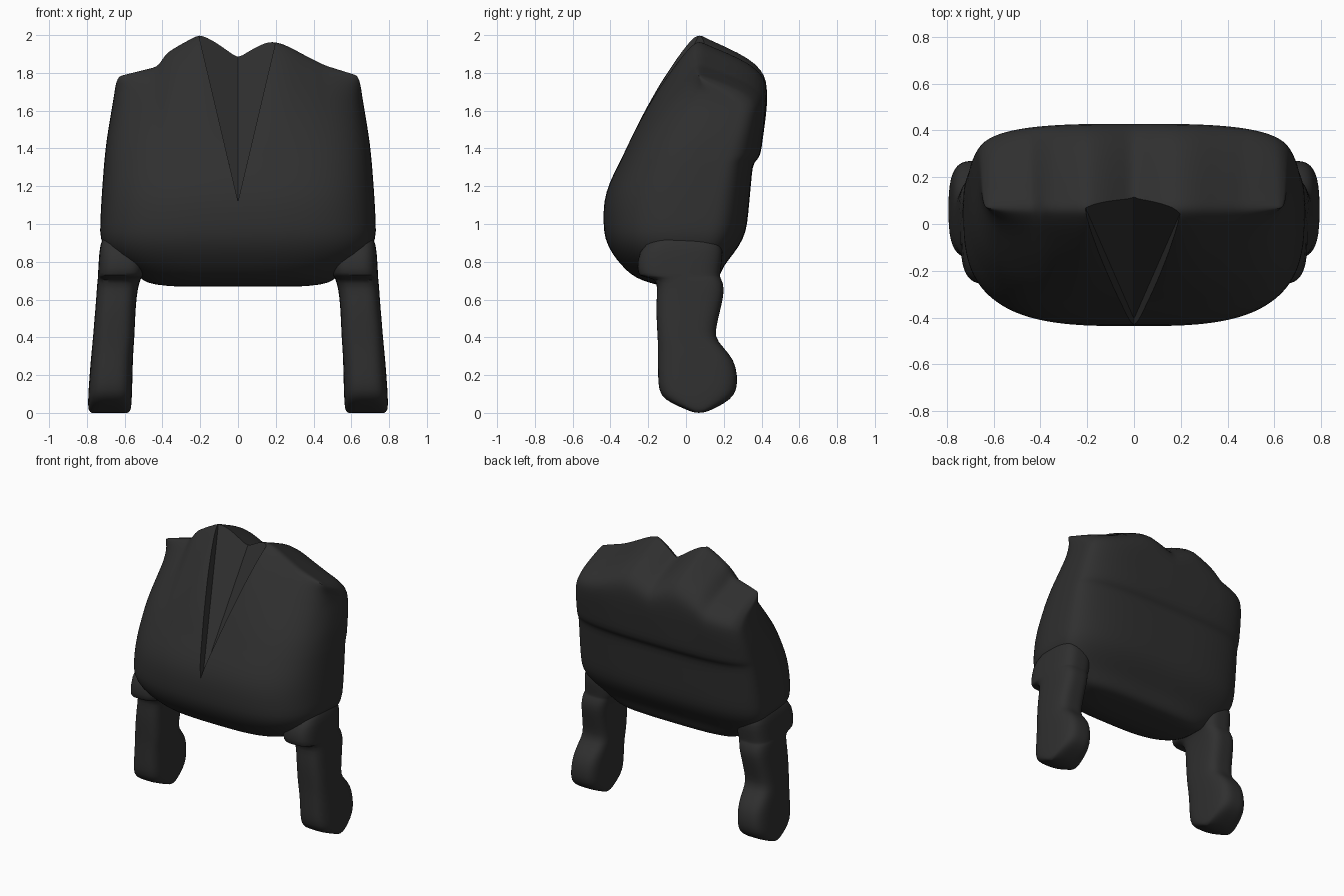
import bpy, bmesh, math

if "Cube" in bpy.data.objects:
    bpy.data.objects.remove(bpy.data.objects["Cube"])

cloth = bpy.data.materials.new("charcoal cloth")
cloth.diffuse_color = (0.029, 0.029, 0.029, 1)
cloth.use_nodes = True
cloth.node_tree.nodes["Principled BSDF"].inputs["Base Color"].default_value = cloth.diffuse_color


def lerp_table(pts, x):
    for (x0, z0), (x1, z1) in zip(pts, pts[1:]):
        if x <= x1:
            t = max(0, (x - x0) / (x1 - x0))
            return z0 + (z1 - z0) * t
    return pts[-1][1]


def loft(name, rings, n, power, warp=lambda x, z: z):
    """Skin of rounded-box rings: (z, x min, x max, y front, y back, y of widest point)."""
    bm = bmesh.new()
    us = [math.sin(math.pi / 2 * k / n) for k in range(-n, n + 1)]
    loops = []
    for z, xa, xb, yf, yb, yc in rings:
        cx, w = (xa + xb) / 2, (xb - xa) / 2
        pts = [(u, yf - yc) for u in us] + [(u, yb - yc) for u in us[-2:0:-1]]
        loop = []
        for u, d in pts:
            x = cx + w * u
            h = max(0, 1 - abs(u) ** power) ** (1 / power)
            loop.append(bm.verts.new((x, yc + d * h, warp(x, z))))
        loops.append(loop)
    m = 4 * n
    for a, b in zip(loops, loops[1:]):
        for i in range(m):
            j = (i + 1) % m
            bm.faces.new((a[i], a[j], b[j], b[i]))
    # close both ends with strips running front to back
    for r in (loops[0], loops[-1]):
        for i in range(2 * n):
            quad = [r[i], r[i + 1], r[(m - i - 1) % m], r[(m - i) % m]]
            bm.faces.new(list(dict.fromkeys(quad)))
    bmesh.ops.recalc_face_normals(bm, faces=bm.faces)
    me = bpy.data.meshes.new(name)
    bm.to_mesh(me)
    bm.free()
    ob = bpy.data.objects.new(name, me)
    bpy.context.collection.objects.link(ob)
    me.materials.append(cloth)
    ob.modifiers.new("smooth", "SUBSURF").levels = 1
    ob.modifiers["smooth"].render_levels = 1
    return ob


def finish(ob):
    bpy.ops.object.select_all(action='DESELECT')
    ob.select_set(True)
    bpy.context.view_layer.objects.active = ob
    for mod in list(ob.modifiers):
        bpy.ops.object.modifier_apply(modifier=mod.name)
    bpy.ops.object.shade_smooth_by_angle(angle=math.radians(35))


# Jacket torso: collar and shoulder line shape the top of the rings
shoulder_line = [(-.66, 1.755), (-.62, 1.785), (-.42, 1.835), (-.385, 1.9), (-.34, 1.93), (-.26, 1.975),
                 (-.2, 2.005), (-.12, 1.97), (0, 1.89), (.1, 1.945), (.18, 1.97), (.26, 1.945),
                 (.36, 1.89), (.46, 1.84), (.62, 1.79), (.66, 1.76)]


def shape_top(x, z):
    if z < 1.4:
        return z
    return 1.4 + (z - 1.4) * (lerp_table(shoulder_line, x) - 1.4) / 0.6


# height of the ring against the y of its widest point
side_line = [(.67, .05), (.9, .07), (1.2, .14), (1.6, .24), (1.76, .26), (1.88, .2), (2.0, .072)]
torso_rows = [  # z, half width, front y, back y
    (.668, .30, -.10, .09), (.677, .45, -.15, .14), (.70, .50, -.23, .165), (.73, .54, -.29, .18),
    (.78, .62, -.34, .20), (.84, .69, -.39, .25), (.92, .732, -.43, .305), (1.0, .73, -.437, .325),
    (1.12, .724, -.437, .335), (1.22, .717, -.405, .345), (1.31, .71, -.36, .352), (1.335, .708, -.348, .37),
    (1.36, .705, -.335, .395), (1.45, .698, -.295, .405), (1.56, .688, -.242, .418), (1.68, .676, -.177, .43),
    (1.76, .668, -.13, .428), (1.82, .662, -.09, .40), (1.88, .656, -.05, .335), (1.94, .65, -.005, .215),
    (1.98, .643, .03, .12), (2.0, .632, .055, .085)]
torso = loft("jacket_torso", [(z, -w, w, f, b, lerp_table(side_line, z)) for z, w, f, b in torso_rows],
             24, 3.2, shape_top)

# Neck opening: wedge cutter with a hollow floor
floor = [(0, -.405, 1.12), (-.21, .075, 2.01), (0, .2, 2.01), (.21, .075, 2.01)]
cb = bmesh.new()
back = [cb.verts.new(p) for p in floor]
front = [cb.verts.new((x, y - .8, z)) for x, y, z in floor]
for r in (back, front):
    cb.faces.new((r[0], r[1], r[2]))
    cb.faces.new((r[0], r[2], r[3]))
for i in range(4):
    j = (i + 1) % 4
    cb.faces.new((back[i], back[j], front[j], front[i]))
bmesh.ops.recalc_face_normals(cb, faces=cb.faces)
cm = bpy.data.meshes.new("neck_cutter")
cb.to_mesh(cm)
cb.free()
cm.materials.append(cloth)
cutter = bpy.data.objects.new("neck_cutter", cm)
bpy.context.collection.objects.link(cutter)
cutter.hide_render = True
cut = torso.modifiers.new("neck", "BOOLEAN")
cut.operation, cut.object, cut.solver = 'DIFFERENCE', cutter, 'EXACT'
finish(torso)
bpy.data.objects.remove(cutter)

# Sleeves: wide hem at elbow height, then the lower arm
sleeve_rows = [  # z, inner x, outer x, front y, back y
    (.95, .55, .70, -.10, .12), (.90, .50, .732, -.23, .20), (.80, .49, .738, -.26, .19),
    (.735, .495, .742, -.255, .18), (.72, .505, .742, -.235, .18), (.712, .515, .743, -.16, .185),
    (.66, .53, .748, -.15, .205),
    (.58, .54, .753, -.158, .19), (.48, .545, .762, -.155, .165), (.40, .548, .768, -.15, .15),
    (.35, .552, .773, -.148, .195), (.28, .556, .78, -.148, .255), (.20, .558, .786, -.148, .272),
    (.12, .56, .792, -.145, .27), (.07, .562, .794, -.115, .235), (.03, .565, .794, -.03, .165),
    (.01, .57, .79, .02, .12), (0, .585, .775, .045, .09)]
for side, name in ((1, "right_sleeve"), (-1, "left_sleeve")):
    rows = [(z, *sorted((side * a, side * b)), f, k, (f + k) / 2) for z, a, b, f, k in sleeve_rows]
    finish(loft(name, rows, 8, 3.4))
